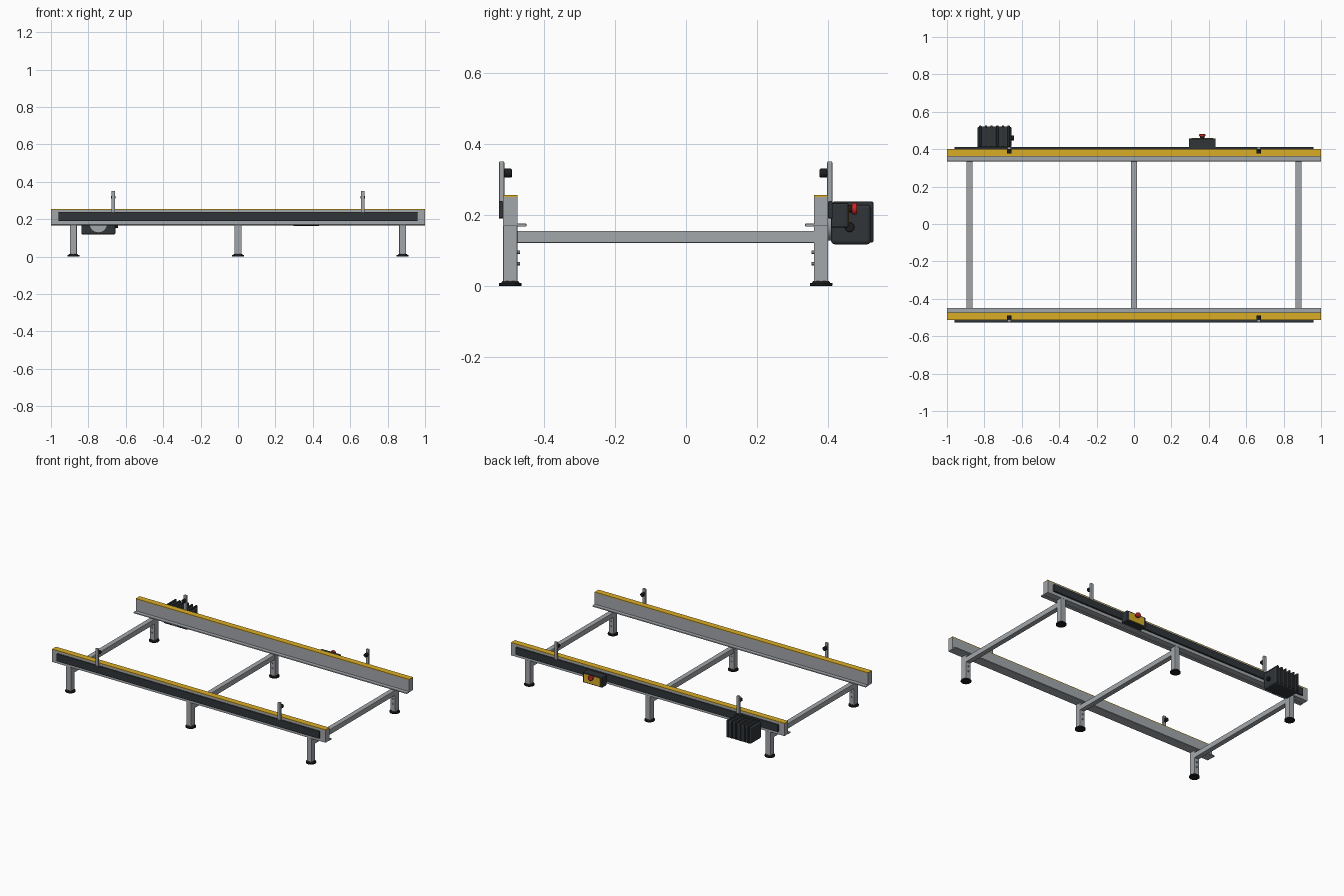
import bpy, math
from mathutils import Vector

if "Cube" in bpy.data.objects:
    bpy.data.objects.remove(bpy.data.objects["Cube"])

def mat(name, c):
    m = bpy.data.materials.new(name)
    m.diffuse_color = (*c, 1)
    m.use_nodes = True
    m.node_tree.nodes["Principled BSDF"].inputs["Base Color"].default_value = m.diffuse_color
    return m

DARK = mat("dark_plastic", (0.03, 0.035, 0.04))
BLACK = mat("black_rubber", (0.012, 0.012, 0.014))
YELLOW = mat("yellow", (0.7, 0.42, 0.02))
RED = mat("red", (0.6, 0.02, 0.02))
STEEL = mat("steel", (0.37, 0.39, 0.41))

def finish(o, name, m, bevel, seg=2):
    o.name = name
    o.data.materials.append(m)
    if bevel:
        b = o.modifiers.new("bevel", 'BEVEL')
        b.width, b.segments, b.limit_method = bevel, seg, 'ANGLE'
    return o

def box(name, x, y, z, m=STEEL, bevel=0.0, seg=2):
    """Box from (min, max) ranges."""
    bpy.ops.mesh.primitive_cube_add(size=1)
    o = bpy.context.object
    r = [sorted(v) for v in (x, y, z)]
    size = [v[1] - v[0] for v in r]
    mid = Vector([(v[0] + v[1]) / 2 for v in r])
    for v in o.data.vertices:
        v.co = Vector([c * s for c, s in zip(v.co, size)])
    o.location = mid
    return finish(o, name, m, bevel, seg)

def rod(name, c, r, length, axis, m=STEEL, bevel=0.0, n=24, r2=None):
    rot = {'x': (0, math.pi / 2, 0), 'y': (-math.pi / 2, 0, 0), 'z': (0, 0, 0)}[axis]
    bpy.ops.mesh.primitive_cone_add(vertices=n, radius1=r, radius2=r if r2 is None else r2,
                                    depth=length, location=c, rotation=rot)
    o = bpy.context.object
    bpy.ops.object.shade_smooth_by_angle(angle=math.radians(35))
    return finish(o, name, m, bevel)

# Each side: (name, outer face y, inward direction)
for side, yo, d in (("front", -0.514, 1), ("back", 0.4, -1)):
    yi = yo + d * 0.04
    yc = yo + d * 0.02
    # rail, inner flange, wear strip, side cover
    box(side + "_rail", (-1, 1), (yo, yi), (0.17, 0.25))
    box(side + "_rail_flange", (-1, 1), (yi - d * 0.001, yi + d * 0.025), (0.167, 0.175), bevel=0.002)
    box(side + "_wear_strip", (-1, 1), (yo, yi), (0.25, 0.255), YELLOW)
    box(side + "_side_cover", (-0.96, 0.96), (yo + d * 0.001, yo - d * 0.0125),
        (0.189, 0.238), DARK, 0.004)
    # legs with feet and inner bolts
    for i, x in enumerate((-0.88, 0, 0.88)):
        leg = f"{side}_leg_{i + 1}"
        box(leg, (x - 0.018, x + 0.018), (yo, yi), (0.012, 0.17), bevel=0.002)
        rod(leg + "_foot", (x, yc, 0.004), 0.0315, 0.008, 'z', BLACK, 0.001, 32)
        rod(leg + "_foot_neck", (x, yc, 0.011), 0.026, 0.006, 'z', BLACK, 0, 32, 0.022)
        for z in (0.062, 0.095):
            rod(f"{leg}_bolt_{z}", (x, yi + d * 0.003, z), 0.005, 0.007, 'y', n=6)
    # sensor posts with inward facing sensors
    for i, x in enumerate((-0.667, 0.667)):
        post = f"{side}_sensor_post_{i + 1}"
        box(post, (x - 0.01, x + 0.01), (yo - d * 0.0115, yo + d * 0.003), (0.235, 0.35), STEEL, 0.003)
        rod(post + "_sensor", (x, yo + d * 0.013, 0.317), 0.0125, 0.022, 'y', BLACK, 0.002)

# Crossbeams
for i, x in enumerate((-0.88, 0, 0.88)):
    box(f"crossbeam_{i + 1}", (x - 0.0165, x + 0.0165), (-0.476, 0.362), (0.121, 0.155), bevel=0.002)

# Drive motor with cooling fins, mounting disc and cable gland
box("motor_housing", (-0.838, -0.655), (0.408, 0.52), (0.117, 0.228), DARK, 0.01, 3)
for i in range(6):
    x = -0.822 + i * 0.0304
    box(f"motor_fin_{i + 1}", (x - 0.006, x + 0.006), (0.412, 0.527), (0.122, 0.237), DARK, 0.004)
rod("motor_mount_disc", (-0.747, 0.403, 0.175), 0.048, 0.014, 'y', n=40)
rod("motor_cable_gland", (-0.65, 0.46, 0.165), 0.0135, 0.018, 'x', BLACK, 0.002)

# Control box with label plate and stop button
box("control_box", (0.293, 0.437), (0.408, 0.457), (0.164, 0.233), DARK, 0.005)
box("control_box_plate", (0.307, 0.423), (0.455, 0.459), (0.172, 0.224), YELLOW)
rod("stop_button_stem", (0.365, 0.463, 0.217), 0.011, 0.012, 'y', BLACK)
rod("stop_button", (0.365, 0.474, 0.217), 0.0165, 0.015, 'y', RED, 0.004)
